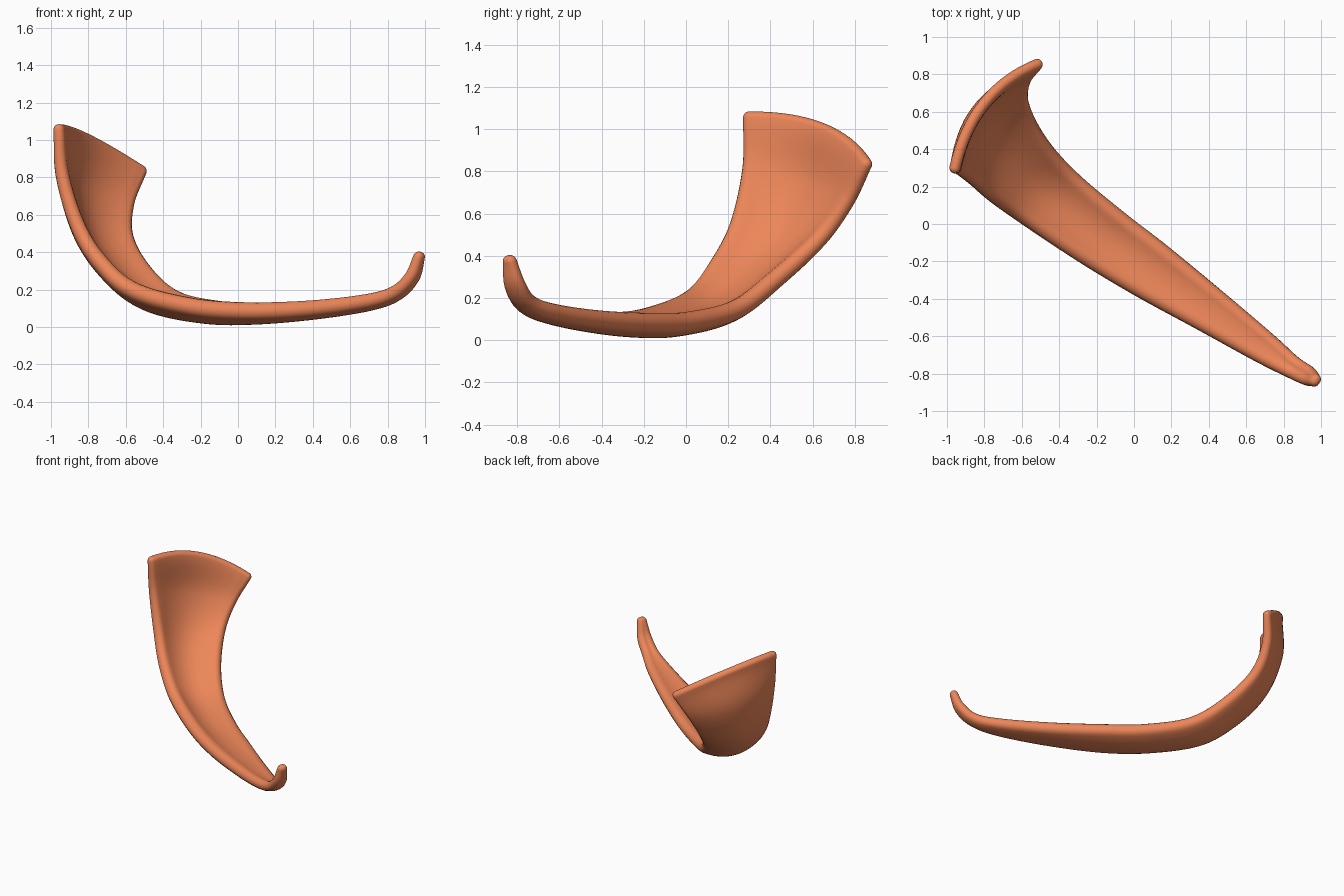
import bpy, math
from mathutils import Vector

if "Cube" in bpy.data.objects:
    bpy.data.objects.remove(bpy.data.objects["Cube"])

# Stations along the strip: edge A xyz, edge B xyz, outward bulge, lift, half thickness
ST = [
    (0.950, -0.865, 0.375, 0.987, -0.806, 0.375, 0.000, 0.00, 0.028),
    (0.905, -0.858, 0.265, 0.955, -0.765, 0.265, 0.002, 0.00, 0.033),
    (0.810, -0.815, 0.180, 0.875, -0.710, 0.180, 0.004, 0.00, 0.036),
    (0.640, -0.730, 0.132, 0.750, -0.595, 0.132, 0.006, 0.00, 0.040),
    (0.330, -0.560, 0.095, 0.480, -0.365, 0.095, 0.010, 0.00, 0.045),
    (0.000, -0.380, 0.085, 0.170, -0.110, 0.080, 0.022, 0.00, 0.048),
    (-0.30, -0.200, 0.115, -0.05, 0.060, 0.085, 0.035, 0.00, 0.048),
    (-0.60, 0.000, 0.205, -0.30, 0.270, 0.140, 0.050, 0.00, 0.046),
    (-0.77, 0.120, 0.360, -0.47, 0.460, 0.285, 0.065, 0.00, 0.043),
    (-0.88, 0.215, 0.550, -0.575, 0.660, 0.470, 0.080, 0.01, 0.040),
    (-0.96, 0.275, 0.820, -0.57, 0.790, 0.650, 0.090, 0.04, 0.036),
    (-0.975, 0.278, 1.063, -0.50, 0.875, 0.825, 0.090, 0.06, 0.030),
]
LAST = len(ST) - 1


def station(s):
    """Catmull-Rom interpolation of the station values."""
    i = min(max(int(s), 0), LAST - 1)
    f = s - i
    a, b = ST[i], ST[i + 1]
    p = ST[i - 1] if i > 0 else [2 * x - y for x, y in zip(a, b)]
    q = ST[i + 2] if i + 2 <= LAST else [2 * y - x for x, y in zip(a, b)]
    return [y + 0.5 * f * (z - x + f * (2 * x - 5 * y + 4 * z - w + f * (3 * (y - z) + w - x)))
            for x, y, z, w in zip(p, a, b, q)]


def middle(s):
    v = station(s)
    return (Vector(v[:3]) + Vector(v[3:6])) / 2


def sheet(s, u):
    """Point on the curved middle sheet, u = -1 .. 1 across the width."""
    v = station(s)
    a, b, t = Vector(v[:3]), Vector(v[3:6]), v[8]
    w = (b - a).normalized()
    a, b = a + w * t, b - w * t
    along = (middle(s + 0.01) - middle(s - 0.01)).normalized()
    out = along.cross(w).normalized()
    return a.lerp(b, (u + 1) / 2) + (out * v[6] + along * v[7]) * (1 - u * u)


# Rounded-strip cross section: (position across, edge offset, thickness offset)
FLAT, ROUND = 16, 8
section = [(-1 + 2 * k / FLAT, 0, 1) for k in range(FLAT)]
section += [(1, math.sin(math.pi * k / ROUND), math.cos(math.pi * k / ROUND)) for k in range(ROUND)]
section += [(1 - 2 * k / FLAT, 0, -1) for k in range(FLAT)]
section += [(-1, -math.sin(math.pi * k / ROUND), -math.cos(math.pi * k / ROUND)) for k in range(ROUND)]


def ring(s, cap=0.0):
    """One loop of vertices; cap is the signed angle of the rounded end."""
    t = station(s)[8]
    pts = []
    for u, e, n in section:
        p = sheet(s, u)
        along = (sheet(s + 0.01, u) - sheet(s - 0.01, u)).normalized()
        across = (sheet(s, u + 0.01) - sheet(s, u - 0.01)).normalized()
        out = along.cross(across).normalized()
        pts.append(p + (across * e + out * n) * t * math.cos(cap) + along * t * math.sin(cap))
    return pts


# Rounded tip, body, rounded rim
CAP, STEPS = 6, 8
angles = [math.radians(88) * k / CAP for k in range(1, CAP + 1)]
rings = [ring(0, -a) for a in reversed(angles)]
rings += [ring(k / STEPS) for k in range(LAST * STEPS + 1)]
rings += [ring(LAST, a) for a in angles]

n = len(section)
verts = [p for r in rings for p in r]
faces = [(i * n + j, i * n + (j + 1) % n, (i + 1) * n + (j + 1) % n, (i + 1) * n + j)
         for i in range(len(rings) - 1) for j in range(n)]
# Close each end with a row of quads between the two flat sides
for base in (0, (len(rings) - 1) * n):
    top = list(range(FLAT + 1))
    low = [(2 * FLAT + ROUND - k) for k in top]
    for k in range(FLAT):
        faces.append((base + top[k], base + low[k], base + low[k + 1], base + top[k + 1]))
    faces.append([base + FLAT + k for k in range(ROUND + 1)])
    faces.append([base + (2 * FLAT + ROUND + k) % n for k in range(ROUND + 1)])

mesh = bpy.data.meshes.new("curved_strip")
mesh.from_pydata(verts, [], faces)
mesh.validate()
obj = bpy.data.objects.new("curved_strip", mesh)
bpy.context.collection.objects.link(obj)

# Consistent normals, smooth shading
bpy.context.view_layer.objects.active = obj
obj.select_set(True)
bpy.ops.object.mode_set(mode='EDIT')
bpy.ops.mesh.select_all(action='SELECT')
bpy.ops.mesh.normals_make_consistent(inside=False)
bpy.ops.object.mode_set(mode='OBJECT')
bpy.ops.object.shade_smooth()

mat = bpy.data.materials.new("terracotta")
mat.diffuse_color = (0.85, 0.24, 0.10, 1)
mat.use_nodes = True
mat.node_tree.nodes["Principled BSDF"].inputs["Base Color"].default_value = mat.diffuse_color
mesh.materials.append(mat)
